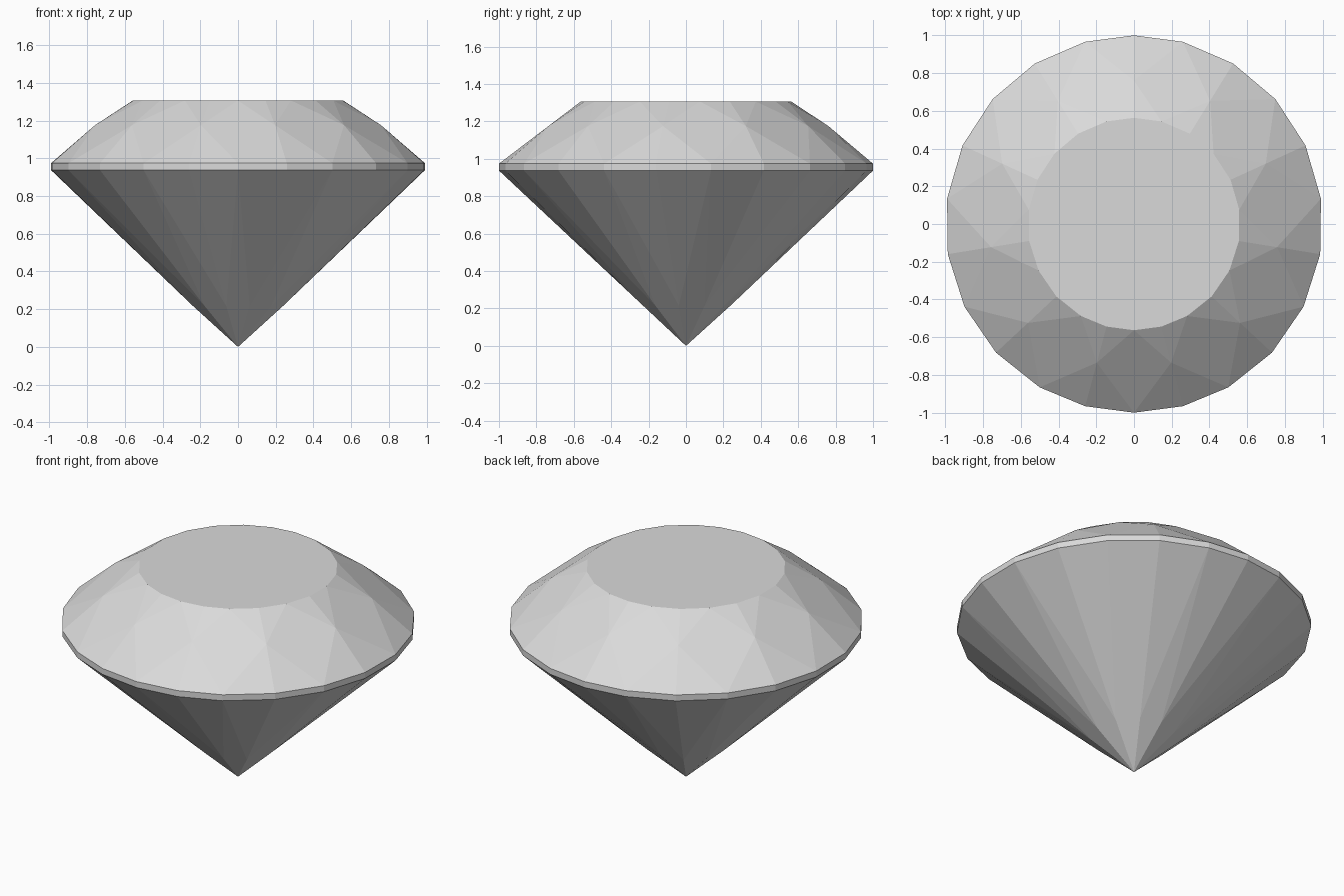
import bpy
import bmesh
from math import sin, cos, radians
from mathutils import Vector

cube = bpy.data.objects.get("Cube")
if cube:
    bpy.data.objects.remove(cube, do_unlink=True)

# One pale grey for the whole stone
grey = bpy.data.materials.new("pale grey stone")
grey.use_nodes = True
colour = (0.7, 0.7, 0.7, 1)
grey.diffuse_color = colour
grey.node_tree.nodes["Principled BSDF"].inputs["Base Color"].default_value = colour

# Corner directions from the back (+y) to the front (-y), mirrored to the other side
HALF = [0, 15, 31.7, 48.5, 65.4, 82.3, 99.2, 116, 133, 150, 165, 180]
ANGLES = HALF + [360 - a for a in reversed(HALF[1:-1])]
N = len(ANGLES)
TOP, GIRDLE_TOP, GIRDLE_LOW = 1.306, 0.974, 0.937
TABLE_R = 0.563
CENTRE = Vector((0, 0, GIRDLE_TOP - 0.02))


def point(i, r, z):
    a = radians(ANGLES[i % N])
    return Vector((r * sin(a), r * cos(a), z))


def table(i):
    return point(i, TABLE_R, TOP)


def rim(i):
    return point(i, 1, GIRDLE_TOP)


def low_rim(i):
    return point(i, 1, GIRDLE_LOW)


def half_gap(i):
    # Half the angle between the two main facets beside corner i
    return radians(((ANGLES[(i + 1) % N] - ANGLES[i - 1]) % 360) / 2)


def crown_mid(i):
    # Where neighbouring kite facets meet
    r = 0.735 / cos(half_gap(i))
    slope = (TOP - GIRDLE_TOP) / (1 - TABLE_R)
    return point(i, r, TOP - (0.735 - TABLE_R) * slope)


def pavilion_mid(i):
    r = 0.24
    return point(i, r, GIRDLE_LOW * r * cos(half_gap(i)))


def build(name, faces):
    bm = bmesh.new()
    for corners in faces:
        bm.faces.new([bm.verts.new(c) for c in corners])
    bmesh.ops.remove_doubles(bm, verts=bm.verts, dist=0.0001)
    bm.normal_update()
    for f in bm.faces:
        if f.normal.dot(f.calc_center_median() - CENTRE) < 0:
            f.normal_flip()
    mesh = bpy.data.meshes.new(name)
    bm.to_mesh(mesh)
    bm.free()
    mesh.materials.append(grey)
    bpy.context.collection.objects.link(bpy.data.objects.new(name, mesh))


# Crown: flat table, star facets, upper rim triangles and kites
crown = [[table(i) for i in range(N)]]
for i in range(0, N, 2):
    mid = crown_mid(i)
    crown.append([table(i - 1), table(i), mid])
    crown.append([table(i), table(i + 1), mid])
    crown.append([mid, rim(i - 1), rim(i)])
    crown.append([mid, rim(i), rim(i + 1)])
    crown.append([table(i + 1), mid, rim(i + 1), crown_mid((i + 2) % N)])
build("crown", crown)

# Girdle: narrow upright band
build("girdle", [[low_rim(i), low_rim(i + 1), rim(i + 1), rim(i)] for i in range(N)])

# Pavilion: long lower triangles and slim kites meeting at the tip
tip = Vector((0, 0, 0))
pavilion = []
for i in range(0, N, 2):
    mid = pavilion_mid(i)
    pavilion.append([mid, low_rim(i - 1), low_rim(i)])
    pavilion.append([mid, low_rim(i), low_rim(i + 1)])
    pavilion.append([tip, mid, low_rim(i + 1), pavilion_mid((i + 2) % N)])
build("pavilion", pavilion)
